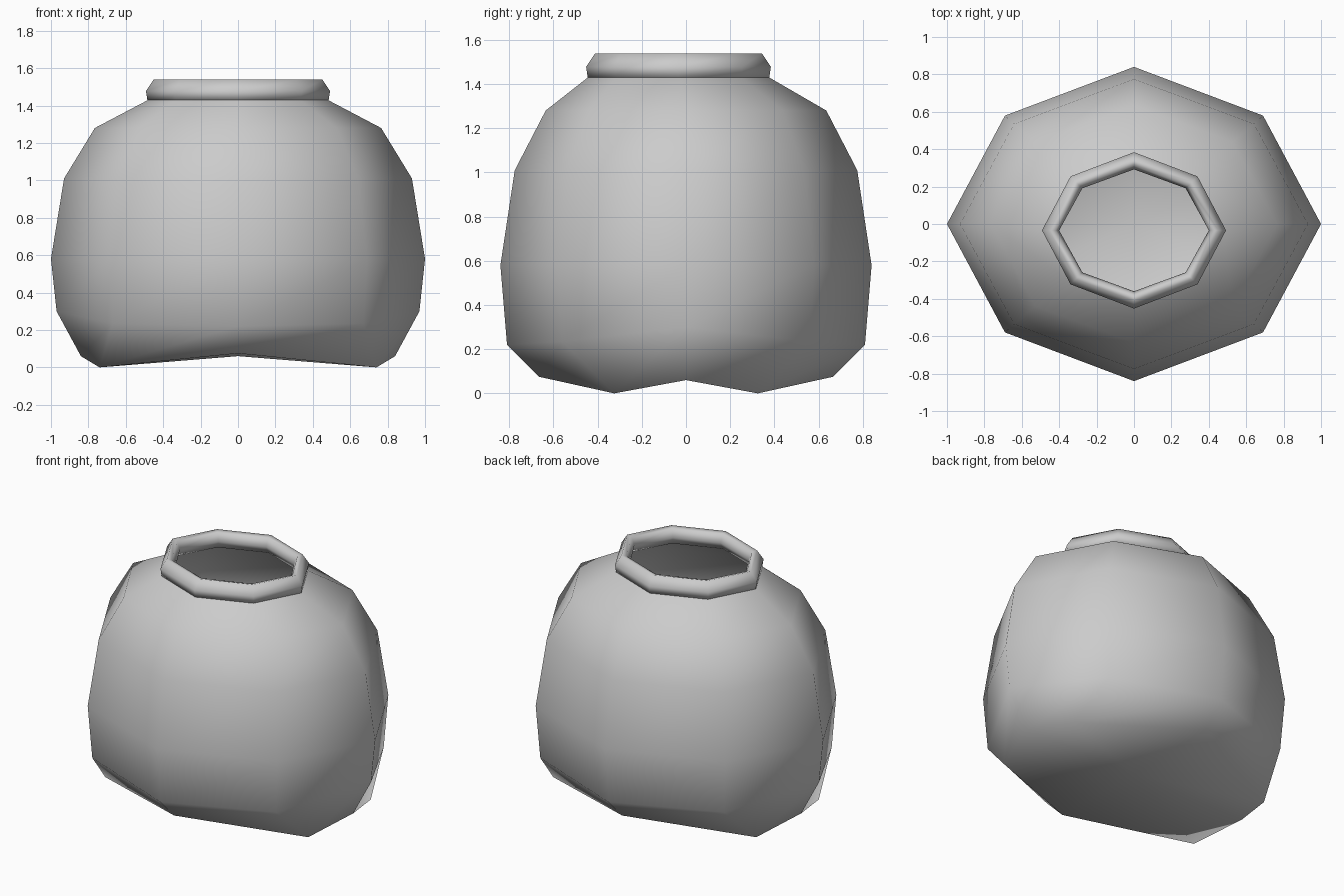
import bpy, bmesh

if "Cube" in bpy.data.objects:
    bpy.data.objects.remove(bpy.data.objects["Cube"])

K = 0.69  # corner position relative to the octagon axes


def octagon(ax, ay, z, cy=0.0):
    """Eight points, counter-clockwise from +x, around (0, cy)."""
    c = [(1, 0), (K, K), (0, 1), (-K, K), (-1, 0), (-K, -K), (0, -1), (K, -K)]
    return [(ax * x, cy + ay * y, z) for x, y in c]


def mirrored(side, corner, end):
    """Octagon ring from one side, one corner and one end point, mirrored in x and y."""
    (sx, sz), (cx, cy, cz), (ey, ez) = side, corner, end
    return [(sx, 0, sz), (cx, cy, cz), (0, ey, ez), (-cx, cy, cz),
            (-sx, 0, sz), (-cx, -cy, cz), (0, -ey, ez), (cx, -cy, cz)]


def bridge(bm, low, high):
    for i in range(8):
        j = (i + 1) % 8
        bm.faces.new((low[i], low[j], high[j], high[i]))


def finish(bm, name):
    bmesh.ops.recalc_face_normals(bm, faces=bm.faces[:])
    for f in bm.faces:
        f.smooth = True
    me = bpy.data.meshes.new(name)
    bm.to_mesh(me)
    bm.free()
    ob = bpy.data.objects.new(name, me)
    bpy.context.collection.objects.link(ob)
    return ob


# Pot body: stacked octagonal rings, with four foot corners at the bottom
bm = bmesh.new()
rings = [
    mirrored((0.84, 0.06), (0.74, 0.325, 0.0), (0.665, 0.075)),
    mirrored((0.97, 0.30), (0.67, 0.56, 0.235), (0.81, 0.22)),
    octagon(1.0, 0.84, 0.58),
    octagon(0.93, 0.775, 1.01),
    octagon(0.765, 0.635, 1.28),
    octagon(0.48, 0.41, 1.43, -0.034),
]
loops = [[bm.verts.new(p) for p in r] for r in rings]
for a, b in zip(loops, loops[1:]):
    bridge(bm, a, b)
# Underside: four quads meeting at a raised centre
centre = bm.verts.new((0, 0, 0.06))
base = loops[0]
for i in (0, 2, 4, 6):
    bm.faces.new((centre, base[(i + 2) % 8], base[i + 1], base[i]))
finish(bm, "pot_body")

# Rolled lip: closed profile swept round the mouth
bm = bmesh.new()
profile = [(0.485, 1.43), (0.492, 1.478), (0.452, 1.538), (0.42, 1.53),
           (0.40, 1.48), (0.425, 1.43)]
loops = [[bm.verts.new(p) for p in octagon(r, r - 0.074, z, -0.034)]
         for r, z in profile]
for a, b in zip(loops, loops[1:] + loops[:1]):
    bridge(bm, a, b)
finish(bm, "pot_lip")
